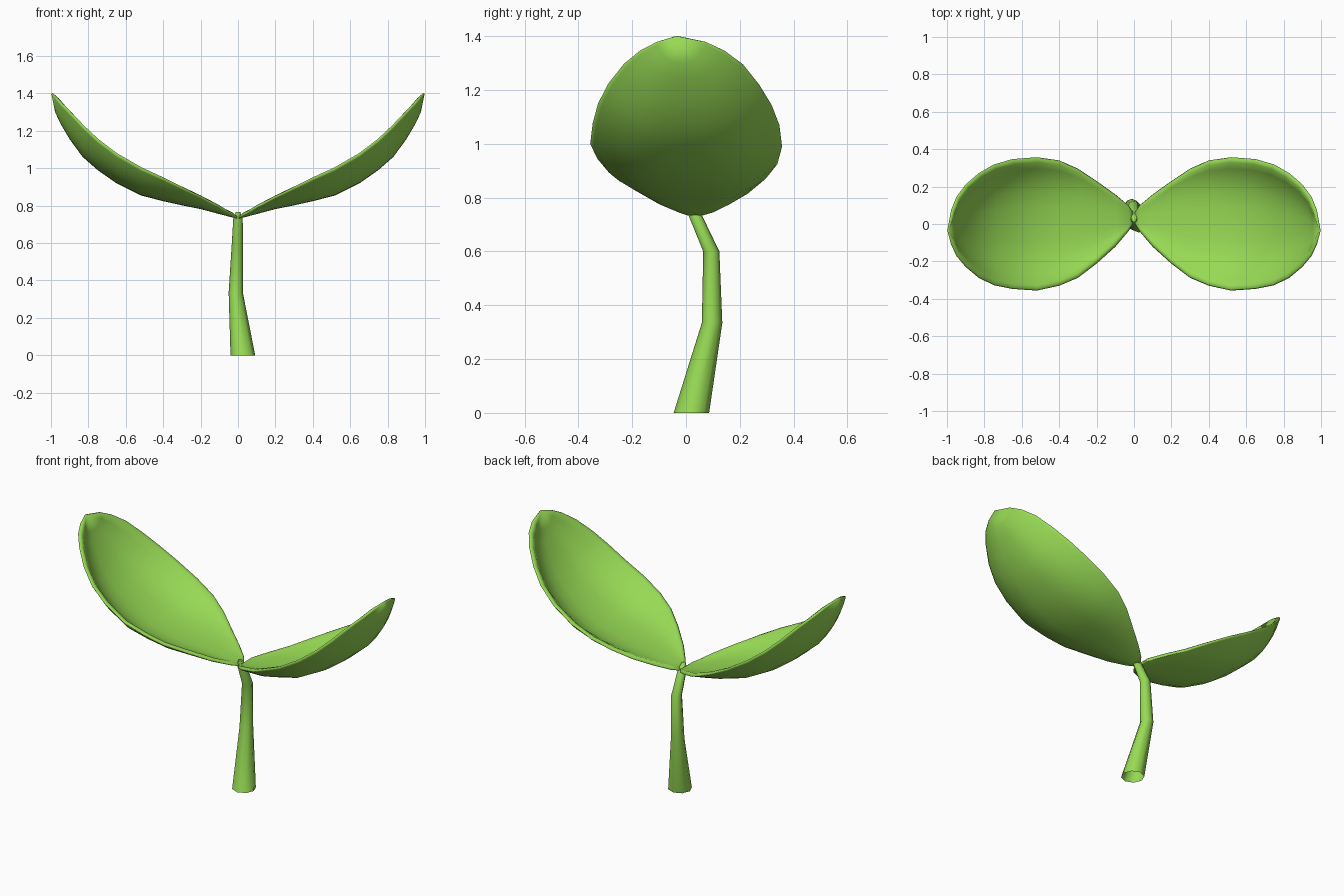
import bpy, bmesh, math

if "Cube" in bpy.data.objects:
    bpy.data.objects.remove(bpy.data.objects["Cube"])

green = bpy.data.materials.new("leaf_green")
green.diffuse_color = (0.31, 0.70, 0.09, 1)
green.use_nodes = True
green.node_tree.nodes["Principled BSDF"].inputs["Base Color"].default_value = green.diffuse_color


def make_object(name, bm, angle):
    mesh = bpy.data.meshes.new(name)
    bm.to_mesh(mesh)
    bm.free()
    obj = bpy.data.objects.new(name, mesh)
    bpy.context.collection.objects.link(obj)
    mesh.materials.append(green)
    bpy.ops.object.select_all(action='DESELECT')
    obj.select_set(True)
    bpy.context.view_layer.objects.active = obj
    bpy.ops.object.shade_smooth_by_angle(angle=math.radians(angle))
    return obj


def bridge(bm, a, b, closed):
    n = len(a)
    for i in range(n if closed else n - 1):
        j = (i + 1) % n
        bm.faces.new((a[i], a[j], b[j], b[i]))


# Stem: bent tapering tube, open at the foot (x, y, z, radius)
path = [(0.026, 0.02, 0, 0.066), (-0.012, 0.097, 0.335, 0.038),
        (-0.003, 0.094, 0.6, 0.03), (0.0, 0.034, 0.735, 0.025),
        (0.0, 0.022, 0.765, 0.012)]
bm = bmesh.new()
rings = []
for x, y, z, r in path:
    rings.append([bm.verts.new((x + r * math.cos(k * math.pi / 4),
                                y + r * math.sin(k * math.pi / 4), z)) for k in range(8)])
for a, b in zip(rings, rings[1:]):
    bridge(bm, a, b, True)
bm.faces.new(rings[-1])
make_object("stem", bm, 60)

# Leaf pair: cupped blade lofted from base to tip, then mirrored
# (x, front edge y, back edge y, midrib z, front rim z, back rim z)
stations = [(0.005, 0.00, 0.065, 0.73, 0.738, 0.735), (0.03, -0.04, 0.10, 0.737, 0.752, 0.745),
            (0.10, -0.122, 0.158, 0.755, 0.790, 0.773), (0.20, -0.212, 0.23, 0.782, 0.845, 0.815),
            (0.30, -0.288, 0.296, 0.802, 0.895, 0.87), (0.40, -0.33, 0.34, 0.824, 0.945, 0.925),
            (0.52, -0.356, 0.357, 0.855, 1.0, 0.99), (0.65, -0.347, 0.347, 0.92, 1.075, 1.07),
            (0.75, -0.327, 0.318, 0.99, 1.15, 1.145), (0.83, -0.288, 0.272, 1.06, 1.225, 1.22),
            (0.90, -0.230, 0.212, 1.155, 1.298, 1.295), (0.95, -0.17, 0.145, 1.24, 1.347, 1.345),
            (0.978, -0.11, 0.075, 1.30, 1.378, 1.378), (0.998, -0.035, -0.035, 1.40, 1.40, 1.40)]
bm = bmesh.new()
rows = []
for x, front, back, mid, rim_f, rim_b in stations:
    row = []
    for k in range(13):
        s = math.sin((k / 12 - 0.5) * math.pi)
        y = (front + back) / 2 + (back - front) / 2 * s
        rim = rim_f if s < 0 else rim_b
        row.append(bm.verts.new((x, y, mid + (rim - mid) * abs(s) ** 3)))
    rows.append(row)
for a, b in zip(rows, rows[1:]):
    bridge(bm, a, b, False)
bmesh.ops.remove_doubles(bm, verts=bm.verts, dist=0.004)
bmesh.ops.recalc_face_normals(bm, faces=bm.faces)
if sum(f.normal.z for f in bm.faces) > 0:
    bmesh.ops.reverse_faces(bm, faces=bm.faces)
bm.verts.index_update()
edge_ids = [v.index for v in bm.verts if v.is_boundary]
inner_ids = [v.index for v in bm.verts if not v.is_boundary]
leaves = make_object("leaves", bm, 180)

# Shell is thinner at the rim than in the blade
group = leaves.vertex_groups.new(name="thickness")
group.add(edge_ids, 0.4, 'REPLACE')
group.add(inner_ids, 1.0, 'REPLACE')
shell = leaves.modifiers.new("thickness", 'SOLIDIFY')
shell.thickness = 0.022
shell.offset = -1
shell.vertex_group = "thickness"
mirror = leaves.modifiers.new("mirror", 'MIRROR')
mirror.use_mirror_merge = False
